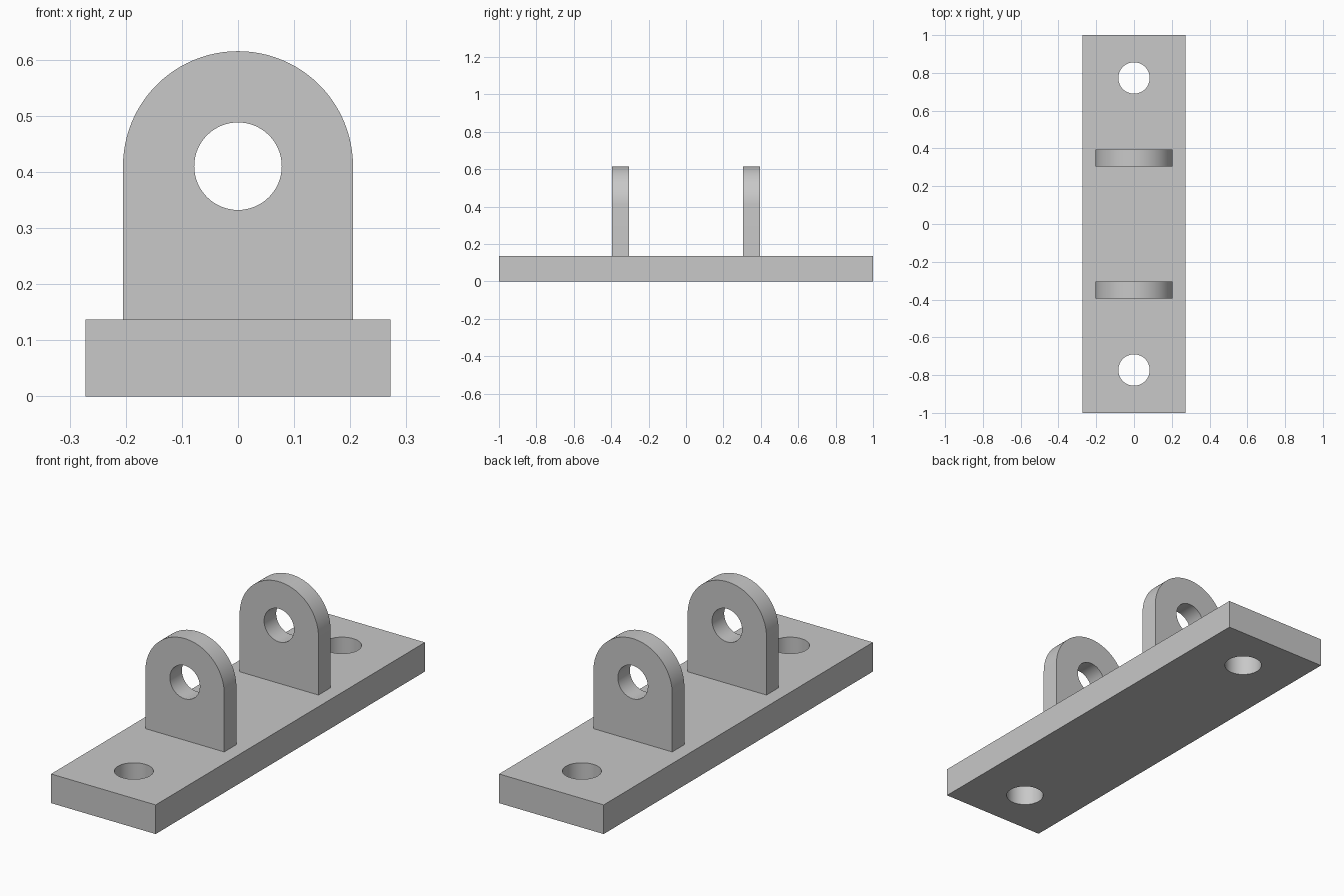
import bpy
import bmesh
from math import cos, sin, pi, radians
from mathutils import Matrix, Vector

cube = bpy.data.objects.get("Cube")
if cube:
    bpy.data.objects.remove(cube, do_unlink=True)

BASE_W, BASE_L, BASE_H = 0.272, 1.0, 0.137     # half width, half length, height
HOLE_Y, HOLE_R = 0.773, 0.083
LUG_R, LUG_Z, LUG_BORE = 0.205, 0.41, 0.078
LUG_Y, LUG_T = 0.35, 0.09

grey = bpy.data.materials.new("light_grey")
grey.use_nodes = True
color = (0.58, 0.58, 0.58, 1)
grey.diffuse_color = color
grey.node_tree.nodes["Principled BSDF"].inputs["Base Color"].default_value = color


def arc(cx, cy, r, start, end, steps):
    return [(cx + r * cos(start + (end - start) * i / steps),
             cy + r * sin(start + (end - start) * i / steps)) for i in range(steps + 1)]


def circle(cx, cy, r):
    return arc(cx, cy, r, 0, 2 * pi, 64)[:-1]


def plate(name, loops, thickness, matrix):
    """Fill an outline with holes, extrude it along local z and place it."""
    bm = bmesh.new()
    edges = []
    for loop in loops:
        verts = [bm.verts.new((x, y, 0)) for x, y in loop]
        edges += [bm.edges.new((a, b)) for a, b in zip(verts, verts[1:] + verts[:1])]
    bmesh.ops.triangle_fill(bm, use_beauty=True, edges=edges)
    top = bmesh.ops.extrude_face_region(bm, geom=bm.faces[:], use_keep_orig=True)
    moved = [g for g in top["geom"] if isinstance(g, bmesh.types.BMVert)]
    bmesh.ops.translate(bm, verts=moved, vec=Vector((0, 0, thickness)))
    bmesh.ops.recalc_face_normals(bm, faces=bm.faces[:])
    bm.transform(matrix)
    mesh = bpy.data.meshes.new(name)
    bm.to_mesh(mesh)
    bm.free()
    mesh.materials.append(grey)
    obj = bpy.data.objects.new(name, mesh)
    bpy.context.collection.objects.link(obj)
    bpy.ops.object.select_all(action='DESELECT')
    obj.select_set(True)
    bpy.context.view_layer.objects.active = obj
    bpy.ops.object.shade_smooth_by_angle(angle=radians(30))


# Base plate with a bolt hole near each end
rectangle = [(-BASE_W, -BASE_L), (BASE_W, -BASE_L), (BASE_W, BASE_L), (-BASE_W, BASE_L)]
plate("base_plate", [rectangle, circle(0, -HOLE_Y, HOLE_R), circle(0, HOLE_Y, HOLE_R)],
      BASE_H, Matrix.Identity(4))

# Two upright round-topped lugs with a pin bore
lug = [(-LUG_R, BASE_H), (LUG_R, BASE_H)] + arc(0, LUG_Z, LUG_R, 0, pi, 48)
for name, y in (("front_lug", -LUG_Y), ("back_lug", LUG_Y)):
    place = Matrix.Translation((0, y + LUG_T / 2, 0)) @ Matrix.Rotation(pi / 2, 4, 'X')
    plate(name, [lug, circle(0, LUG_Z, LUG_BORE)], LUG_T, place)
